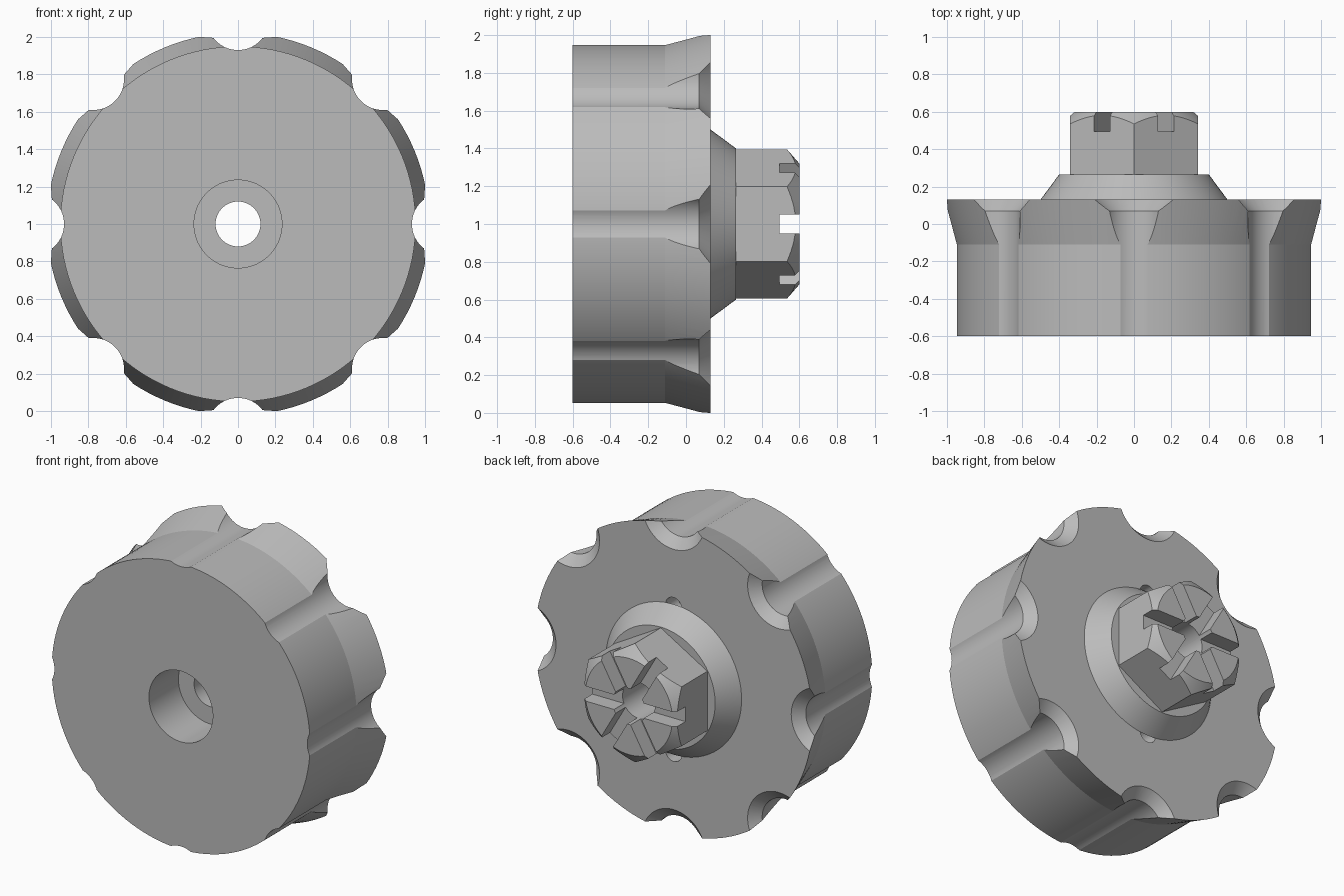
import bpy, bmesh
from math import pi, sin, cos, radians
from mathutils import Matrix

AXIS_Z = 1.0

cube = bpy.data.objects.get("Cube")
if cube:
    bpy.data.objects.remove(cube, do_unlink=True)

steel = bpy.data.materials.new("grey_steel")
steel.use_nodes = True
grey = (0.5, 0.5, 0.5, 1)
steel.diffuse_color = grey
steel.node_tree.nodes["Principled BSDF"].inputs["Base Color"].default_value = grey


def make_object(name, bm):
    bmesh.ops.recalc_face_normals(bm, faces=bm.faces)
    mesh = bpy.data.meshes.new(name)
    bm.to_mesh(mesh)
    bm.free()
    mesh.materials.append(steel)
    ob = bpy.data.objects.new(name, mesh)
    bpy.context.collection.objects.link(ob)
    return ob


def lathe(name, profile, segments, centre=(0, 0), start=0.0):
    """Spin a closed (radius, y) profile about an axis parallel to y."""
    bm = bmesh.new()
    rings = []
    for i in range(segments):
        a = start + 2 * pi * i / segments
        rings.append([bm.verts.new((centre[0] + r * cos(a), y,
                                    AXIS_Z + centre[1] + r * sin(a)))
                      for r, y in profile])
    n = len(profile)
    for i in range(segments):
        a, b = rings[i], rings[(i + 1) % segments]
        for j in range(n):
            k = (j + 1) % n
            if profile[j][0] == 0 and profile[k][0] == 0:
                continue
            bm.faces.new((a[j], a[k], b[k], b[j]))
    bmesh.ops.remove_doubles(bm, verts=bm.verts, dist=1e-5)
    return make_object(name, bm)


def boolean(target, cutter, operation="DIFFERENCE"):
    """Apply a boolean and throw the cutter away."""
    mod = target.modifiers.new("cut", "BOOLEAN")
    mod.operation = operation
    mod.solver = "EXACT"
    mod.object = cutter
    bpy.ops.object.select_all(action="DESELECT")
    bpy.context.view_layer.objects.active = target
    target.select_set(True)
    bpy.ops.object.modifier_apply(modifier=mod.name)
    bpy.data.objects.remove(cutter, do_unlink=True)


# Round body with flared back rim, bore and front counterbore
body = lathe("body", [(0.235, -0.6), (0.95, -0.6), (0.95, -0.11), (1.022, 0.13),
                      (0.12, 0.13), (0.12, -0.29), (0.235, -0.29)], 128)

# Eight rim grooves, each countersunk at the back
groove = [(0, -0.7), (0.165, -0.7), (0.165, 0.07), (0.23, 0.13), (0.252, 0.15), (0, 0.15)]
for i in range(8):
    a = i * pi / 4
    cutter = lathe("groove_cutter", groove, 64, (1.095 * cos(a), 1.095 * sin(a)))
    boolean(body, cutter)

# Two small blind holes partly covered by the collar
for side in (-1, 1):
    pin = [(0, 0.0), (0.06, 0.0), (0.06, 0.2), (0, 0.2)]
    boolean(body, lathe("pin_cutter", pin, 32, (0, side * 0.485)))

# Tapered collar behind the body
collar = lathe("collar", [(0.12, 0.13), (0.5, 0.13), (0.4, 0.265), (0.12, 0.265)], 96)

# Hexagonal head with chamfered corners and bore
head = lathe("hex_head", [(0, 0.265), (0.395, 0.265), (0.395, 0.7), (0, 0.7)],
             6, start=radians(30))
envelope = lathe("chamfer_cutter", [(0.12, 0.2), (0.5, 0.2), (0.5, 0.444),
                                    (0.32, 0.6), (0.12, 0.6)], 96)
boolean(head, envelope, "INTERSECT")

# Three slots right across the head, through the flats
for i in range(3):
    bm = bmesh.new()
    bmesh.ops.create_cube(bm, size=1, matrix=Matrix.Translation((0, 0.6, AXIS_Z))
                          @ Matrix.Rotation(i * pi / 3, 4, "Y")
                          @ Matrix.Diagonal((1.2, 0.21, 0.098, 1)))
    boolean(head, make_object("slot_cutter", bm))

# Smooth round surfaces, keep machined edges crisp
bpy.ops.object.select_all(action="DESELECT")
for ob in (body, collar, head):
    ob.select_set(True)
bpy.context.view_layer.objects.active = body
bpy.ops.object.shade_smooth_by_angle(angle=radians(15))
